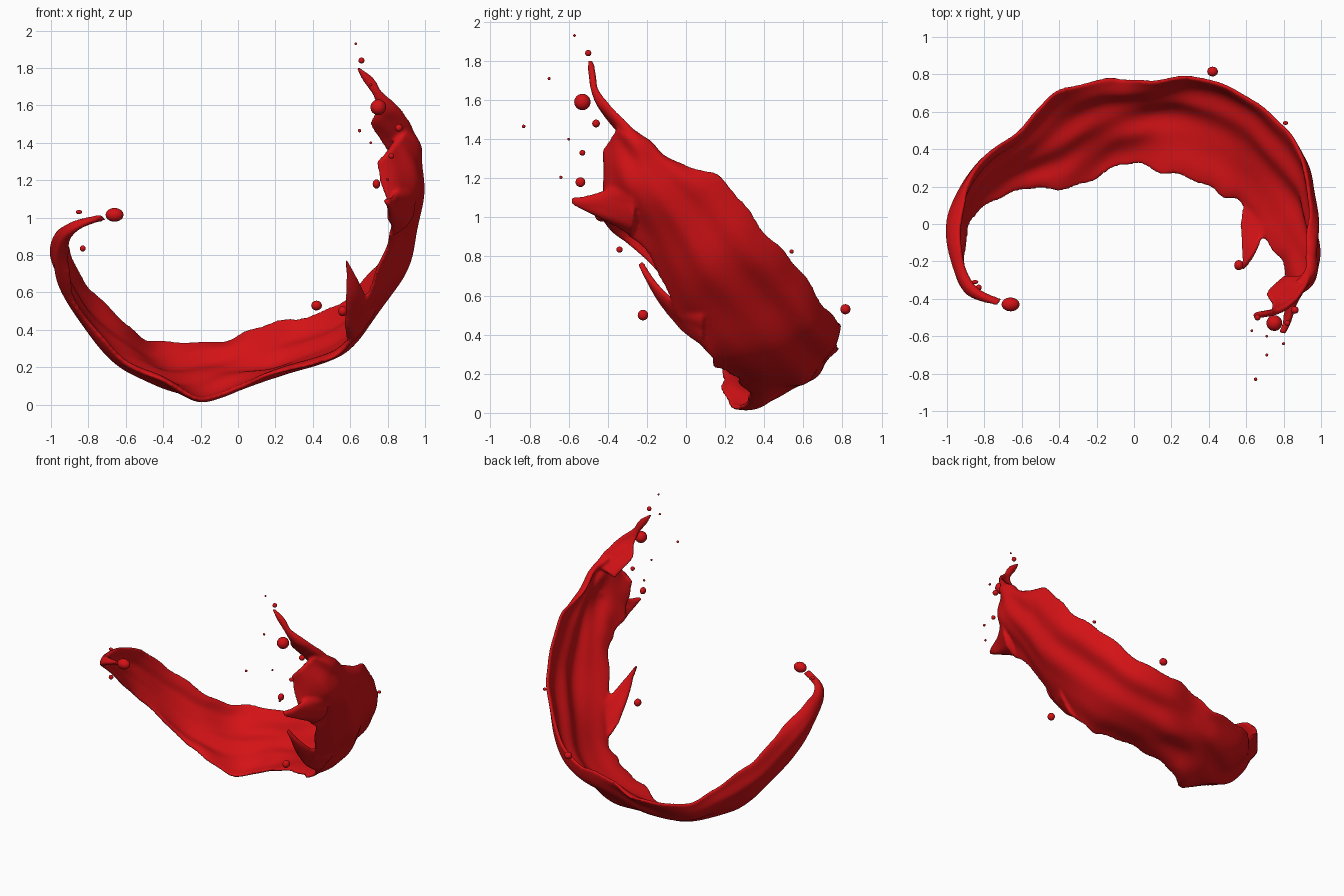
import bpy, bmesh, math
from mathutils import Vector, Matrix

red = bpy.data.materials.new("red_liquid")
red.diffuse_color = (0.65, 0.006, 0.008, 1)

# Each station across a sheet: front edge, bulging middle, back edge
main = [
    (-.73, -.42, .99, -.72, -.42, 1.0, -.72, -.415, 1.01),
    (-.87, -.36, .92, -.89, -.34, .94, -.87, -.31, .97),
    (-.91, -.22, .80, -.97, -.13, .85, -.93, -.08, .93),
    (-.89, -.03, .60, -.95, .07, .71, -.90, .18, .81),
    (-.79, .10, .42, -.83, .24, .49, -.79, .36, .62),
    (-.62, .18, .23, -.64, .36, .29, -.61, .51, .43),
    (-.42, .18, .13, -.42, .45, .16, -.44, .70, .33),
    (-.20, .25, .03, -.18, .56, .15, -.15, .77, .33),
    (.00, .32, .09, .05, .60, .19, .07, .75, .41),
    (.20, .27, .18, .28, .61, .23, .32, .78, .46),
    (.42, .18, .21, .54, .51, .34, .60, .69, .58),
    (.57, .12, .30, .73, .35, .53, .79, .53, .79),
    (.65, -.02, .47, .87, .16, .74, .90, .35, 1.0),
    (.75, -.14, .75, .93, .00, .95, .93, .15, 1.21),
    (.81, -.30, .92, .96, -.17, 1.15, .92, -.08, 1.30)]
upper = [
    (.80, -.42, 1.06, .95, -.28, 1.29, .92, -.21, 1.40),
    (.74, -.43, 1.29, .85, -.36, 1.42, .89, -.31, 1.49)]
low_tendril = [
    (.59, .12, .32, .66, .09, .40, .74, .10, .53),
    (.57, .00, .42, .62, -.02, .47, .70, -.02, .56),
    (.575, -.12, .56, .62, -.12, .58, .67, -.10, .61),
    (.58, -.19, .68, .605, -.19, .69, .63, -.18, .69),
    (.575, -.235, .77, .58, -.235, .77, .585, -.235, .77)]
mid_finger = [
    (.84, -.28, .91, .93, -.26, 1.03, .93, -.28, 1.22),
    (.81, -.43, .99, .85, -.42, 1.06, .86, -.40, 1.15),
    (.80, -.52, 1.04, .82, -.52, 1.07, .82, -.51, 1.11),
    (.79, -.585, 1.08, .79, -.585, 1.085, .79, -.585, 1.10)]
top_tendril = [
    (.80, -.28, 1.36, .92, -.28, 1.40, .95, -.23, 1.41),
    (.71, -.37, 1.50, .83, -.39, 1.52, .92, -.33, 1.51),
    (.74, -.42, 1.57, .80, -.44, 1.58, .85, -.41, 1.60),
    (.73, -.46, 1.64, .75, -.47, 1.66, .77, -.46, 1.67),
    (.68, -.49, 1.72, .70, -.48, 1.73, .73, -.48, 1.74),
    (.635, -.49, 1.80, .64, -.49, 1.80, .645, -.49, 1.805)]


def catmull(p, t):
    i = min(int(t), len(p) - 2)
    f = t - i
    b, c = p[i], p[i + 1]
    a = p[i - 1] if i else 2 * b - c
    d = p[i + 2] if i + 2 < len(p) else 2 * c - b
    return 0.5 * (2 * b + (c - a) * f + (2 * a - 5 * b + 4 * c - d) * f * f
                  + (3 * b - a - 3 * c + d) * f ** 3)


def loft(bm, stations, half, edge_wave, fold, nv=32, sub=12):
    """Closed thin sheet lofted through the stations, with flowing folds."""
    rails = [[Vector(s[k:k + 3]) for s in stations] for k in (0, 3, 6)]
    end = len(stations) - 1

    def point(t, v):
        f, m, b = (catmull(r, t) for r in rails)
        edge = edge_wave * (.9 * math.sin(3.1 * t) + .6 * math.sin(7.3 * t + 1))
        v += edge * (2 * v - 1)
        return f * (1 - v) * (1 - 2 * v) + m * 4 * v * (1 - v) + b * v * (2 * v - 1)

    rings = []
    for j in range(end * sub + 1):
        t = min(j / sub, end - 1e-4)
        over, under = [], []
        for k in range(nv + 1):
            v = k / nv
            p = point(t, v)
            e = .01
            along = point(min(t + e, end - 1e-4), v) - point(max(t - e, 0), v)
            n = along.cross(point(t, v + e) - point(t, v - e)).normalized()
            width = (point(t, 1) - point(t, 0)).length
            wave = (math.sin(13 * v + 1.6 * math.sin(.8 * t) + .5 * t)
                    + .5 * math.sin(21 * v - 1.1 * t + 2 * math.sin(.6 * t))
                    + .6 * math.sin(3.3 * t + 5 * v))
            p = p + n * wave * fold * min(width, .5)
            th = half * (.35 + .65 * (1 - (2 * v - 1) ** 4))
            over.append(bm.verts.new(p + n * th))
            under.append(bm.verts.new(p - n * th))
        rings.append(over + under[::-1])
    count = len(rings[0])
    for a, b in zip(rings, rings[1:]):
        for k in range(count):
            q = (k + 1) % count
            bm.faces.new((a[k], a[q], b[q], b[k]))
    for ring in (rings[0], rings[-1]):
        for k in range(nv):
            bm.faces.new((ring[k], ring[k + 1], ring[-k - 2], ring[-k - 1]))


def make_object(name, bm):
    bmesh.ops.recalc_face_normals(bm, faces=bm.faces)
    me = bpy.data.meshes.new(name)
    bm.to_mesh(me)
    bm.free()
    me.materials.append(red)
    for p in me.polygons:
        p.use_smooth = True
    ob = bpy.data.objects.new(name, me)
    bpy.context.collection.objects.link(ob)
    return ob


# Main splash: sheet and torn fingers fused into one smooth liquid body
bm = bmesh.new()
loft(bm, main + upper, .025, .018, .02)
loft(bm, low_tendril, .018, .01, .01, 16)
loft(bm, mid_finger, .019, .01, .01, 16)
loft(bm, top_tendril, .018, .01, .01, 16)
splash = make_object("splash_sheet", bm)
rm = splash.modifiers.new("fuse", 'REMESH')
rm.mode = 'VOXEL'
rm.voxel_size = .01
rm.use_smooth_shade = True
sm = splash.modifiers.new("soften", 'SMOOTH')
sm.factor = .5
sm.iterations = 6

# Flying droplets: x, y, z, radius, stretch
drops = [
    (.75, -.53, 1.59, .042, 1), (.86, -.46, 1.48, .02, 1), (.66, -.50, 1.84, .016, 1),
    (.63, -.57, 1.93, .007, 1), (.65, -.83, 1.465, .009, 1), (.71, -.60, 1.40, .007, 1),
    (.71, -.70, 1.71, .008, 1), (.80, -.64, 1.205, .008, 1), (.74, -.54, 1.18, .025, .8),
    (.82, -.53, 1.33, .015, 1), (.56, -.22, .50, .027, .9), (.42, .815, .53, .026, 1.1),
    (.81, .54, .825, .011, 1.2), (-.66, -.43, 1.015, .037, 1.3),
    (-.85, -.31, 1.03, .011, 1.6), (-.83, -.34, .835, .016, 1)]
bm = bmesh.new()
for x, y, z, r, s in drops:
    bmesh.ops.create_icosphere(bm, subdivisions=3, radius=r,
                               matrix=Matrix.Translation((x, y, z)) @ Matrix.Diagonal((s, 1, 1, 1)))
make_object("droplets", bm)
